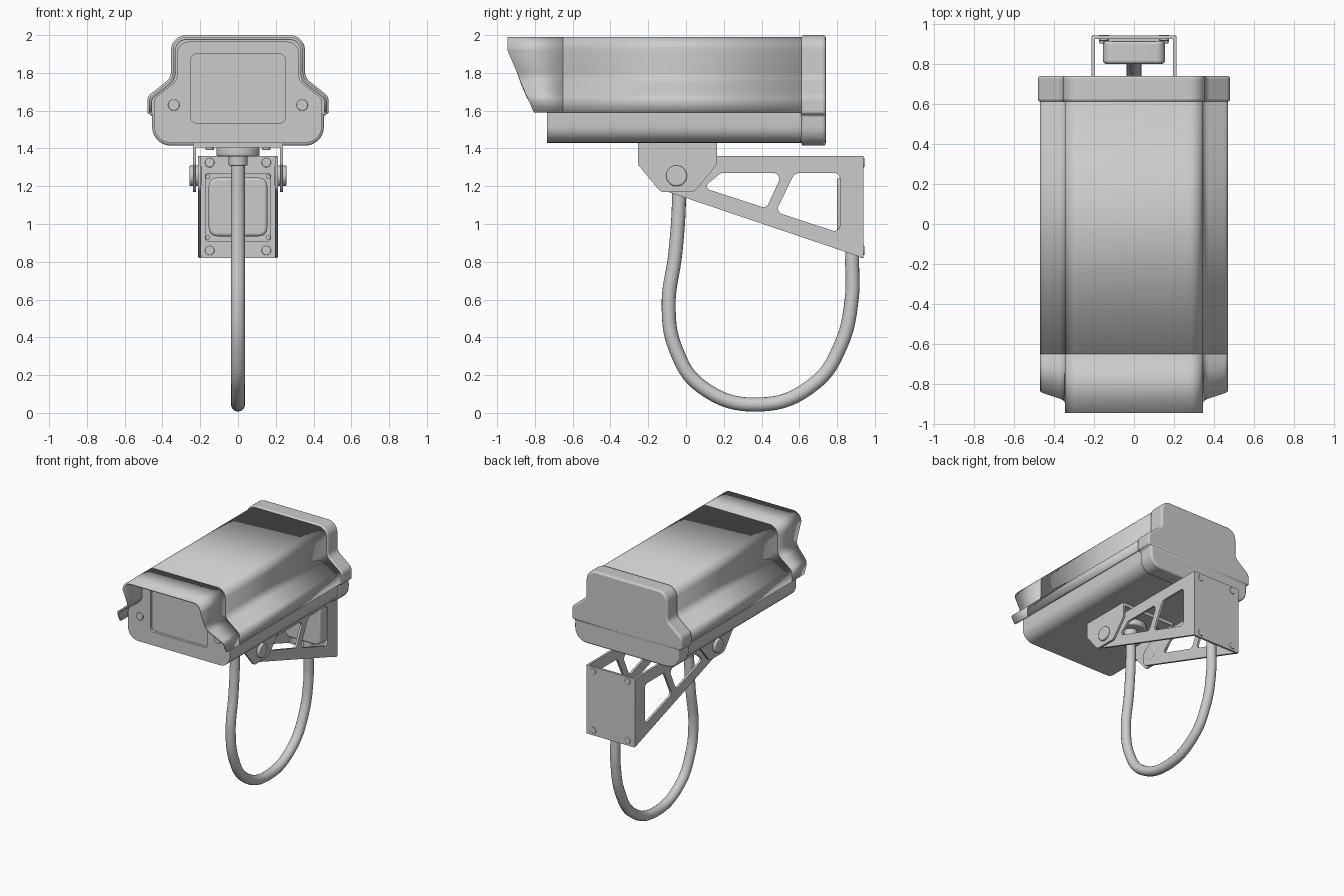
import bpy, bmesh, math
from mathutils import Vector, Matrix

if "Cube" in bpy.data.objects:
    bpy.data.objects.remove(bpy.data.objects["Cube"])


def fillet(corners, closed=True, seg=7):
    """Round the corners of a polyline given as (u, v, radius)."""
    out, n = [], len(corners)
    for i, (u, v, r) in enumerate(corners):
        p = Vector((u, v))
        if r == 0 or (not closed and i in (0, n - 1)):
            out.append(p)
            continue
        a = (Vector(corners[i - 1][:2]) - p).normalized()
        b = (Vector(corners[(i + 1) % n][:2]) - p).normalized()
        half = a.angle(b) / 2
        c = p + (a + b).normalized() * (r / math.sin(half))
        s = p + a * (r / math.tan(half)) - c
        e = p + b * (r / math.tan(half)) - c
        turn = s.angle_signed(e)
        for k in range(seg + 1):
            out.append(c + Matrix.Rotation(-turn * k / seg, 2) @ s)
    return out


def mirrored(half):
    """Right half profile (top to bottom) to a full one."""
    return [(-u, v, r) for u, v, r in reversed(half)] + list(half)


def rect(u0, u1, v0, v1, r):
    return [(u0, v0, r), (u1, v0, r), (u1, v1, r), (u0, v1, r)]


def finish(name, mesh, bevel=0, angle=32):
    ob = bpy.data.objects.new(name, mesh)
    bpy.context.collection.objects.link(ob)
    if bevel:
        m = ob.modifiers.new("bevel", 'BEVEL')
        m.width, m.segments, m.limit_method = bevel, 3, 'ANGLE'
        m.angle_limit = math.radians(50)
        m.use_clamp_overlap = False
    bpy.ops.object.select_all(action='DESELECT')
    ob.select_set(True)
    bpy.context.view_layer.objects.active = ob
    bpy.ops.object.shade_smooth_by_angle(angle=math.radians(angle))
    return ob


def slab(name, axis, outlines, lo, hi, bevel=0):
    """Filled outlines (later ones are holes) extruded along axis lo..hi."""
    cu = bpy.data.curves.new(name, 'CURVE')
    cu.dimensions, cu.fill_mode, cu.extrude = '2D', 'BOTH', (hi - lo) / 2
    for o in outlines:
        pts = fillet(o)
        sp = cu.splines.new('POLY')
        sp.points.add(len(pts) - 1)
        for q, p in zip(sp.points, pts):
            q.co = (p.x, p.y, 0, 1)
        sp.use_cyclic_u = True
    tmp = bpy.data.objects.new("tmp", cu)
    bpy.context.collection.objects.link(tmp)
    dg = bpy.context.evaluated_depsgraph_get()
    mesh = bpy.data.meshes.new_from_object(tmp.evaluated_get(dg))
    bpy.data.objects.remove(tmp)
    mid = (lo + hi) / 2
    if axis == 'X':
        mat = Matrix(((0, 0, 1, mid), (1, 0, 0, 0), (0, 1, 0, 0), (0, 0, 0, 1)))
    elif axis == 'Y':
        mat = Matrix(((1, 0, 0, 0), (0, 0, -1, mid), (0, 1, 0, 0), (0, 0, 0, 1)))
    else:
        mat = Matrix.Translation((0, 0, mid))
    bm = bmesh.new()
    bm.from_mesh(mesh)
    bmesh.ops.transform(bm, matrix=mat, verts=bm.verts)
    bmesh.ops.remove_doubles(bm, verts=bm.verts, dist=1e-5)
    if len(outlines) == 1:
        bmesh.ops.dissolve_limit(bm, angle_limit=0.01, verts=bm.verts, edges=bm.edges)
    bmesh.ops.recalc_face_normals(bm, faces=bm.faces)
    bm.to_mesh(mesh)
    bm.free()
    return finish(name, mesh, bevel)


def cyl(name, axis, c, r, depth, bevel=0.004, seg=28):
    rot = {'X': Matrix.Rotation(math.pi / 2, 4, 'Y'),
           'Y': Matrix.Rotation(math.pi / 2, 4, 'X'), 'Z': Matrix()}[axis]
    bm = bmesh.new()
    bmesh.ops.create_cone(bm, cap_ends=True, segments=seg, radius1=r, radius2=r,
                          depth=depth, matrix=Matrix.Translation(c) @ rot)
    mesh = bpy.data.meshes.new(name)
    bm.to_mesh(mesh)
    bm.free()
    return finish(name, mesh, bevel)


# Hood and visor: thin shells along one profile, visor front cut on a slant
hood_half = [(.345, 1.99, .07), (.345, 1.77, .07), (.47, 1.672, .05), (.47, 1.59, 0)]
hood_pts = fillet(mirrored(hood_half), closed=False)


def visor_front(z):
    return -.945 if z > 1.919 else -.945 + (1.92 - z) / .33 * .14


def shell(name, front, back):
    bm = bmesh.new()
    rows = [[bm.verts.new((p.x, f(p.y), p.y)) for p in hood_pts] for f in (front, back)]
    for i in range(len(hood_pts) - 1):
        bm.faces.new((rows[0][i], rows[0][i + 1], rows[1][i + 1], rows[1][i]))
    bmesh.ops.recalc_face_normals(bm, faces=bm.faces)
    top = max(bm.faces, key=lambda f: f.calc_center_median().z)
    if top.normal.z < 0:
        bmesh.ops.reverse_faces(bm, faces=bm.faces)
    mesh = bpy.data.meshes.new(name)
    bm.to_mesh(mesh)
    bm.free()
    ob = finish(name, mesh)
    m = ob.modifiers.new("thickness", 'SOLIDIFY')
    m.thickness, m.offset = .015, -1


shell("visor", visor_front, lambda z: -.65)
shell("hood", lambda z: -.65, lambda z: .62)

# Housing body, front panel with recessed window, rear cap
body = mirrored([(.322, 1.965, .06), (.322, 1.76, .07), (.445, 1.664, .05), (.445, 1.43, .09)])
cap = mirrored([(.355, 2.0, .08), (.355, 1.775, .06), (.48, 1.675, .05), (.48, 1.58, 0),
                (.455, 1.58, 0), (.455, 1.415, .1)])
slab("housing_body", 'Y', [body], -.65, .63)
slab("front_panel", 'Y', [body], -.715, -.65)
slab("front_frame", 'Y', [body, rect(-.25, .25, 1.535, 1.9, .03)], -.735, -.715)
slab("rear_cap", 'Y', [cap], .61, .74, .014)
for s in (-1, 1):
    cyl("front_screw", 'Y', (s * .34, -.735, 1.63), .03, .02)

# Yoke under the housing, with pivot bolts
yoke = [(-.255, 1.43, 0), (-.255, 1.315, .02), (-.135, 1.17, .04), (.045, 1.17, .04),
        (.163, 1.315, .02), (.163, 1.43, 0)]
slab("yoke_top", 'Z', [rect(-.237, .237, -.255, .163, 0)], 1.405, 1.432)

# Wall bracket side cheeks with two cut-outs each
cheek = [(.94, 1.36, .01), (-.02, 1.36, .05), (-.125, 1.29, .05), (-.125, 1.18, .04), (.94, .82, .01)]
hole_a = [(.185, 1.27, .03), (.485, 1.27, .03), (.495, 1.235, .02), (.425, 1.083, .03), (.09, 1.192, .02)]
hole_b = [(.575, 1.27, .045), (.815, 1.27, .03), (.815, .952, .03), (.475, 1.064, .03)]
for s in (-1, 1):
    x = sorted((s * .222, s * .237))
    slab("yoke_side", 'X', [yoke], *x)
    x = sorted((s * .195, s * .212))
    slab("bracket_cheek", 'X', [cheek, hole_a, hole_b], *x)
    cyl("pivot_bolt", 'X', (s * .225, -.05, 1.255), .055, .064, .008)
    for z in (1.325, .86):
        cyl("wall_screw", 'Y', (s * .15, .93, z), .025, .03)
    for z in (1.25, .93):
        cyl("box_screw", 'Y', (s * .16, .912, z), .013, .02, .002, 16)
    for y in (-.15, .06):
        cyl("yoke_screw", 'Z', (s * .15, y, 1.402), .022, .02)
slab("bracket_back", 'Y', [rect(-.21, .21, .82, 1.36, .006)], .925, .941)

# Junction box on the wall plate
slab("junction_flange", 'Y', [rect(-.175, .175, .908, 1.27, .015)], .912, .928)
slab("junction_box", 'Y', [rect(-.155, .155, .935, 1.245, .045)], .80, .915, .015)

# Cable gland and hanging cable loop
cyl("gland_flange", 'Z', (0, -.038, 1.382), .115, .05, .012, 40)
cyl("gland_nut", 'Z', (0, -.038, 1.345), .05, .07)
path = [(-.038, 1.36), (-.038, 1.1), (-.056, .85), (-.092, .56), (-.055, .34), (.08, .14),
        (.39, .044), (.68, .155), (.82, .36), (.877, .6), (.88, .8), (.88, .95)]
cu = bpy.data.curves.new("cable", 'CURVE')
cu.dimensions, cu.bevel_depth, cu.bevel_resolution = '3D', .037, 6
cu.resolution_u, cu.use_fill_caps = 8, True
sp = cu.splines.new('BEZIER')
sp.bezier_points.add(len(path) - 1)
for b, (y, z) in zip(sp.bezier_points, path):
    b.co = (0, y, z)
    b.handle_left_type = b.handle_right_type = 'AUTO'
tmp = bpy.data.objects.new("tmp", cu)
bpy.context.collection.objects.link(tmp)
cable = bpy.data.meshes.new_from_object(tmp.evaluated_get(bpy.context.evaluated_depsgraph_get()))
bpy.data.objects.remove(tmp)
finish("cable", cable)
